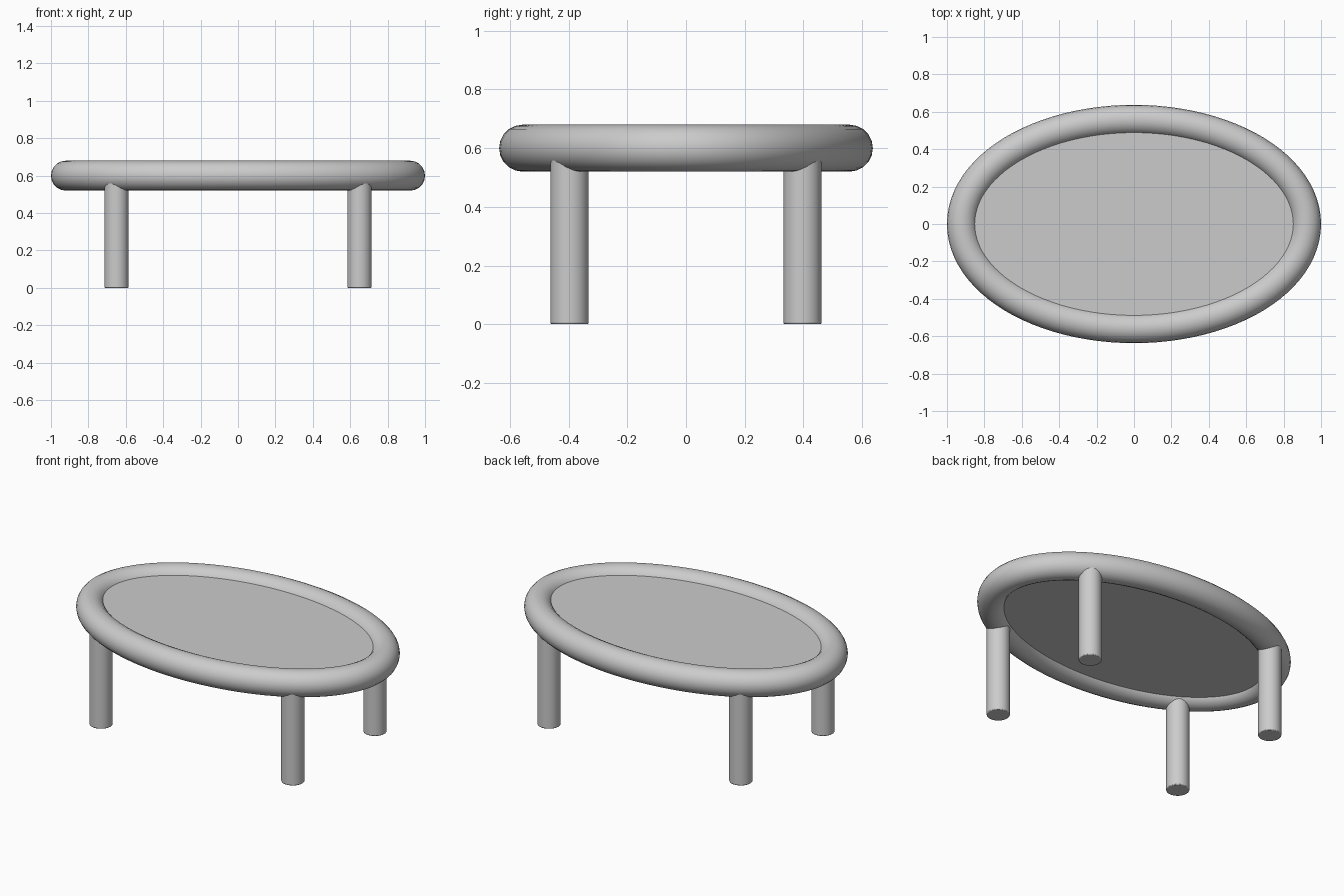
import bpy
import bmesh
from math import sin, cos, pi, radians
from mathutils import Vector

default = bpy.data.objects.get("Cube")
if default:
    bpy.data.objects.remove(default)

# One plain grey for the whole table
GREY = (0.6, 0.6, 0.6, 1)
grey = bpy.data.materials.new("light_grey")
grey.use_nodes = True
grey.diffuse_color = GREY
grey.node_tree.nodes["Principled BSDF"].inputs["Base Color"].default_value = GREY

RX, RY, TUBE, RIM_Z = 0.92, 0.557, 0.08, 0.6


def finish(obj, name):
    obj.name = obj.data.name = name
    obj.data.materials.append(grey)
    bpy.ops.object.select_all(action="DESELECT")
    obj.select_set(True)
    bpy.context.view_layer.objects.active = obj
    bpy.ops.object.shade_smooth_by_angle(angle=radians(40))


def cylinder(name, radius, depth, location, sides, scale=(1, 1, 1), bevel=0):
    bpy.ops.mesh.primitive_cylinder_add(
        vertices=sides, radius=radius, depth=depth, location=location)
    obj = bpy.context.object
    obj.scale = scale
    bpy.ops.object.transform_apply(location=False, rotation=False, scale=True)
    if bevel:
        mod = obj.modifiers.new("soft_edge", "BEVEL")
        mod.width, mod.segments = bevel, 2
    finish(obj, name)


# Rim: round tube of even thickness swept around an ellipse
def build_rim(around=96, section=20):
    bm = bmesh.new()
    rings = []
    for i in range(around):
        a = 2 * pi * i / around
        centre = Vector((RX * cos(a), RY * sin(a), RIM_Z))
        outward = Vector((RY * cos(a), RX * sin(a), 0)).normalized()
        ring = []
        for j in range(section):
            t = 2 * pi * j / section
            ring.append(bm.verts.new(
                centre + outward * TUBE * cos(t) + Vector((0, 0, TUBE * sin(t)))))
        rings.append(ring)
    for i in range(around):
        r, s = rings[i], rings[(i + 1) % around]
        for j in range(section):
            k = (j + 1) % section
            bm.faces.new((r[j], s[j], s[k], r[k]))
    bmesh.ops.recalc_face_normals(bm, faces=bm.faces)
    mesh = bpy.data.meshes.new("rim")
    bm.to_mesh(mesh)
    bm.free()
    obj = bpy.data.objects.new("rim", mesh)
    bpy.context.collection.objects.link(obj)
    finish(obj, "rim")


build_rim()

# Table top: flat oval slab set into the rim
cylinder("table_top", 1, 0.08, (0, 0, RIM_Z), 96, scale=(RX - 0.03, RY - 0.03, 1))

# Four round legs running up into the rim
for end, y in (("front", -0.397), ("back", 0.397)):
    for side, x in (("left", 0.65), ("right", -0.65)):
        cylinder(f"{end}_{side}_leg", 0.065, RIM_Z, (x, y, RIM_Z / 2), 32, bevel=0.005)
